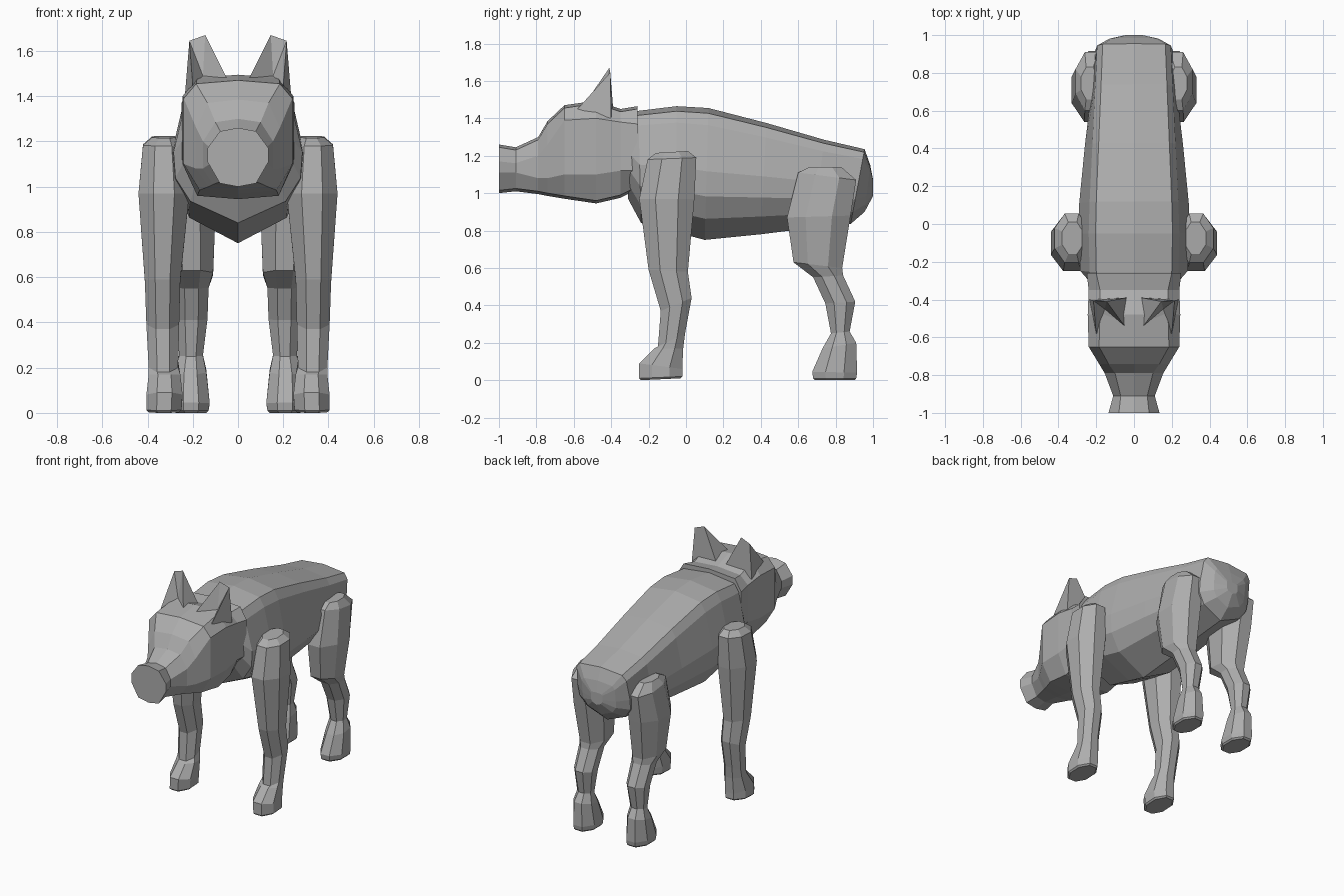
import bpy, bmesh, math

hide = bpy.data.materials.new("grey hide")
hide.diffuse_color = (0.42, 0.42, 0.42, 1)


def make(name, build, mirror=False):
    """Create a flat-shaded object from a bmesh builder, optionally mirrored in x."""
    bm = bmesh.new()
    build(bm)
    if mirror:
        dup = bmesh.ops.duplicate(bm, geom=bm.verts[:] + bm.edges[:] + bm.faces[:])
        for v in dup["geom"]:
            if isinstance(v, bmesh.types.BMVert):
                v.co.x *= -1
    bmesh.ops.recalc_face_normals(bm, faces=bm.faces[:])
    me = bpy.data.meshes.new(name)
    bm.to_mesh(me)
    bm.free()
    me.materials.append(hide)
    bpy.context.collection.objects.link(bpy.data.objects.new(name, me))


def loft(bm, rings):
    """Skin a list of equal-length point rings and cap both ends."""
    vr = [[bm.verts.new(p) for p in r] for r in rings]
    n = len(vr[0])
    for a, b in zip(vr, vr[1:]):
        for i in range(n):
            j = (i + 1) % n
            bm.faces.new((a[i], a[j], b[j], b[i]))
    bm.faces.new(vr[0])
    bm.faces.new(vr[-1])


def symmetric(half):
    """Close a half outline (first and last points on x=0) across the centre."""
    return half + [(-x, y, z) for x, y, z in half[-2:0:-1]]


# Body: y at top, y at bottom, top z, bottom z, back half width, flank half width
def body_ring(yt, yb, t, b, tw, w):
    h = t - b
    prof = [(0, t), (tw * .85, t - .04 * h), (tw, t - .13 * h), (w, b + .52 * h),
            (w * .97, b + .33 * h), (w * .74, b + .16 * h), (0, b)]
    return symmetric([(x, yb + (yt - yb) * (z - b) / h, z) for x, z in prof])


def body(bm):
    rows = [(-.29, -.31, 1.43, .97, .21, .24), (-.255, -.24, 1.44, .84, .235, .285),
            (-.05, -.05, 1.465, .79, .24, .295), (.12, .10, 1.455, .75, .235, .29),
            (.43, .40, 1.375, .78, .22, .26), (.74, .68, 1.285, .815, .205, .225),
            (.955, .88, 1.235, .835, .195, .205), (.985, .955, 1.15, .90, .13, .13)]
    loft(bm, [body_ring(*r) for r in rows]
         + [[(x * .35, 1.0, 1.03 + (z - 1.03) * .35) for x, y, z in body_ring(*rows[-1])]])


make("body", body)


# Head: y, top z, brow half width, cheek half width, cheek z range, jaw half width, bottom z
def head(bm):
    rows = [(-1.0, 1.26, .08, .135, 1.17, 1.11, .08, 1.0),
            (-.91, 1.245, .07, .11, 1.16, 1.11, .07, 1.01),
            (-.79, 1.30, .10, .155, 1.20, 1.08, .11, .995),
            (-.74, 1.385, .135, .185, 1.26, 1.08, .13, .985),
            (-.65, 1.47, .185, .24, 1.39, 1.10, .17, .97),
            (-.48, 1.495, .18, .245, 1.40, 1.10, .18, .945),
            (-.35, 1.45, .18, .24, 1.38, 1.12, .18, .975),
            (-.26, 1.465, .20, .25, 1.37, 1.12, .17, 1.02)]
    loft(bm, [symmetric([(0, y, t), (tw, y, t - .015), (w, y, zu), (w, y, zl),
                         (bw, y, b + .015), (0, y, b)])
              for y, t, tw, w, zu, zl, bw, b in rows])


make("head", head)


# Ears: hollow wedges leaning back to a blunt tip
def ear(bm):
    fi, fo, bi, bo, ti, to, h = [bm.verts.new(p) for p in (
        (.05, -.54, 1.48), (.20, -.58, 1.45), (.04, -.39, 1.46), (.235, -.40, 1.40),
        (.145, -.41, 1.67), (.215, -.405, 1.645), (.155, -.45, 1.49))]
    for f in ((fi, ti, h), (ti, to, h), (to, fo, h), (fo, fi, h), (fi, bi, ti),
              (bi, bo, to, ti), (bo, fo, to), (fi, fo, bo, bi)):
        bm.faces.new(f)


make("ears", ear, True)


# Legs: rows of (front y, front z, back y, back z, inner x, outer x)
def leg(rows):
    def build(bm):
        rings = []
        for yf, zf, yb, zb, xi, xo in rows:
            ring = []
            for k in range(8):
                a = math.pi * (k + .5) / 4
                c, s = math.cos(a) / math.cos(math.pi / 8), math.sin(a) / math.cos(math.pi / 8)
                f = (1 + s) / 2
                ring.append(((xi + xo) / 2 + c * (xo - xi) / 2,
                             yf + (yb - yf) * f, zf + (zb - zf) * f))
            rings.append(ring)
        loft(bm, rings)
    return build


make("front_legs", leg([
    (-.16, 1.215, .01, 1.225, .27, .38), (-.205, 1.18, .055, 1.19, .24, .42),
    (-.25, .97, .045, .97, .215, .44), (-.20, .59, .01, .58, .255, .412),
    (-.135, .37, .03, .44, .26, .405), (-.15, .18, -.005, .25, .265, .395),
    (-.17, .17, -.015, .17, .255, .395), (-.25, .09, -.02, .06, .245, .405),
    (-.25, .01, -.02, .02, .25, .405), (-.24, 0, -.03, .01, .26, .395)]), True)

make("hind_legs", leg([
    (.66, 1.14, .83, 1.14, .19, .28), (.60, 1.11, .91, 1.07, .14, .31),
    (.54, .87, .88, .88, .10, .33), (.575, .63, .835, .60, .11, .30),
    (.68, .55, .84, .56, .13, .28), (.745, .41, .905, .42, .135, .275),
    (.775, .25, .875, .26, .155, .26), (.73, .17, .91, .20, .14, .28),
    (.675, .045, .915, .04, .125, .29), (.68, .01, .91, .01, .13, .285),
    (.69, 0, .90, 0, .14, .275)]), True)
